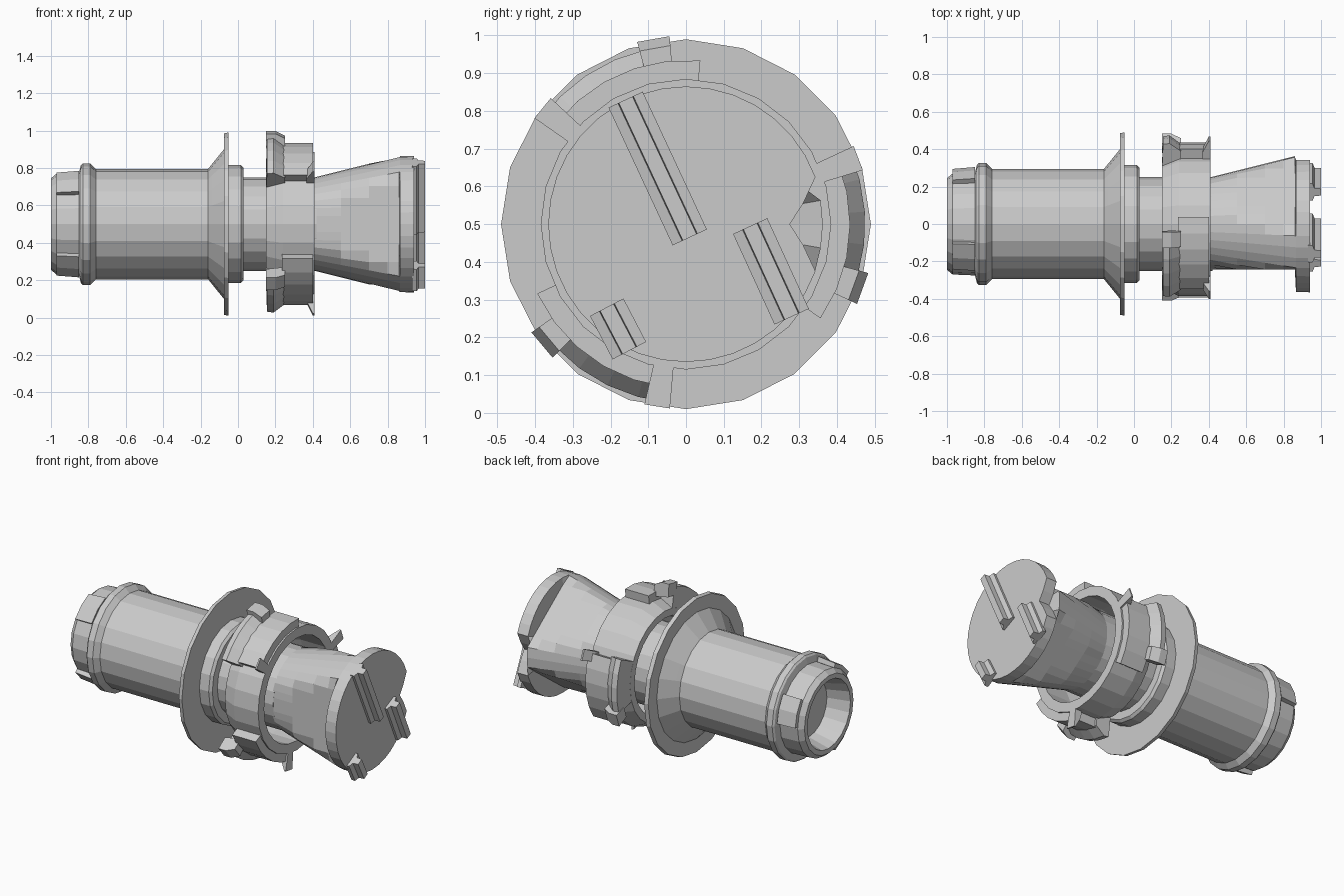
import bpy, bmesh
from math import sin, cos, radians, pi, hypot, tau

if "Cube" in bpy.data.objects:
    bpy.data.objects.remove(bpy.data.objects["Cube"])

CZ = 0.5  # height of the long axis


def polar(x, r, t):
    return (x, r * cos(t), CZ + r * sin(t))


def finish(name, bm):
    bmesh.ops.recalc_face_normals(bm, faces=bm.faces)
    me = bpy.data.meshes.new(name)
    bm.to_mesh(me)
    bm.free()
    ob = bpy.data.objects.new(name, me)
    bpy.context.collection.objects.link(ob)
    return ob


def sweep(name, profile, a0=0, a1=360, n=20):
    """Revolve a closed (x, r) profile about the long axis, capped if partial."""
    bm = bmesh.new()
    full = a1 - a0 >= 360
    count = n if full else n + 1
    rings = [[bm.verts.new(polar(x, r, radians(a0 + (a1 - a0) * i / n)))
              for x, r in profile] for i in range(count)]
    m = len(profile)
    for i in range(n):
        a, b = rings[i], rings[(i + 1) % count]
        for j in range(m):
            k = (j + 1) % m
            bm.faces.new((a[j], a[k], b[k], b[j]))
    if not full:
        bm.faces.new(rings[0])
        bm.faces.new(rings[-1])
    return finish(name, bm)


def loft(name, xs, radius, n=36):
    """Stack closed rings whose radius depends on x and angle."""
    bm = bmesh.new()
    rings = [[bm.verts.new(polar(x, radius(x, tau * i / n), tau * i / n))
              for i in range(n)] for x in xs]
    for a, b in zip(rings, rings[1:]):
        for i in range(n):
            k = (i + 1) % n
            bm.faces.new((a[i], a[k], b[k], b[i]))
    bm.faces.new(rings[0])
    bm.faces.new(rings[-1])
    return finish(name, bm)


def angle_gap(t, deg):
    return abs((t - radians(deg) + pi) % tau - pi)


# Main barrel with hollow end, stop ring, flared flange, collar and neck
E = 0.001
sweep("barrel", [(-0.86, E), (-0.86, 0.18), (-1.0, 0.215), (-1.0, 0.245), (-0.97, 0.27),
                 (-0.85, 0.275), (-0.84, 0.315), (-0.83, 0.325), (-0.79, 0.325),
                 (-0.76, 0.295), (-0.16, 0.295), (-0.14, 0.32), (-0.075, 0.40),
                 (-0.075, 0.485), (-0.05, 0.49), (-0.05, 0.315), (0.015, 0.315),
                 (0.03, 0.30), (0.03, 0.25), (0.42, 0.25), (0.42, E)], n=20)

# Lugs around the hollow end
for a in (20, 128, 232):
    sweep("end_lug", [(-0.97, 0.24), (-0.97, 0.295), (-0.85, 0.305), (-0.85, 0.24)],
          a - 17, a + 17, 2)


# Flaring bit end: three flat recesses, a full lip and one notch in the lip
def bit_radius(x, t):
    r = 0.25 + 0.115 * min(1, max(0, (x - 0.41) / 0.46))
    if x < 0.863:
        for deg, d in ((180, 0.243), (54, 0.262), (306, 0.262)):
            g = angle_gap(t, deg)
            if g < 1.2:
                r = min(r, d / cos(g))
    else:
        g = angle_gap(t, 0)
        if g < radians(5):
            r = 0.275
        elif g < radians(15):
            r = 0.315
    return r


loft("bit_end", [0.41, 0.55, 0.7, 0.8, 0.86, 0.866, 0.94], bit_radius)


# Ridged bars on the end face
def bar(name, p, q, width):
    length = hypot(q[0] - p[0], q[1] - p[1])
    uy, uz = (q[0] - p[0]) / length, (q[1] - p[1]) / length
    h = width / 2
    section = [(-h, 0.93), (-h, 0.955), (-h * 0.45, 0.965), (-h * 0.4, 1.0),
               (h * 0.4, 1.0), (h * 0.45, 0.965), (h, 0.955), (h, 0.93)]
    bm = bmesh.new()
    ends = [[bm.verts.new((x, c[0] - s * uz, c[1] + s * uy)) for s, x in section]
            for c in (p, q)]
    for j in range(8):
        k = (j + 1) % 8
        bm.faces.new((ends[0][j], ends[0][k], ends[1][k], ends[1][j]))
    for e in ends:
        bm.faces.new(e)
    finish(name, bm)


bar("long_bar", (-0.16, 0.83), (0.01, 0.465), 0.10)
bar("middle_bar", (0.17, 0.495), (0.28, 0.255), 0.10)
bar("short_bar", (-0.21, 0.28), (-0.15, 0.165), 0.10)

# Loose locking ring around the neck
sweep("locking_ring", [(0.15, 0.30), (0.15, 0.345), (0.24, 0.385), (0.41, 0.385),
                       (0.41, 0.325), (0.24, 0.325)], n=24)

# Three cam segments, each with a raised claw, a rear stop and a front tab
for a in (97, 217, 337):
    sweep("cam_segment", [(0.235, 0.35), (0.235, 0.435), (0.40, 0.435), (0.40, 0.35)],
          a - 12, a + 46, 5)
    sweep("cam_claw", [(0.15, 0.33), (0.155, 0.47), (0.19, 0.475), (0.25, 0.43),
                       (0.25, 0.36)], a + 6, a + 48, 4)
    sweep("rear_stop", [(0.15, 0.42), (0.15, 0.50), (0.20, 0.50), (0.25, 0.475),
                        (0.25, 0.40)], a - 2, a + 8, 1)
    sweep("front_tab", [(0.365, 0.42), (0.40, 0.49), (0.41, 0.49), (0.41, 0.37),
                        (0.365, 0.37)], a + 40, a + 48, 1)
